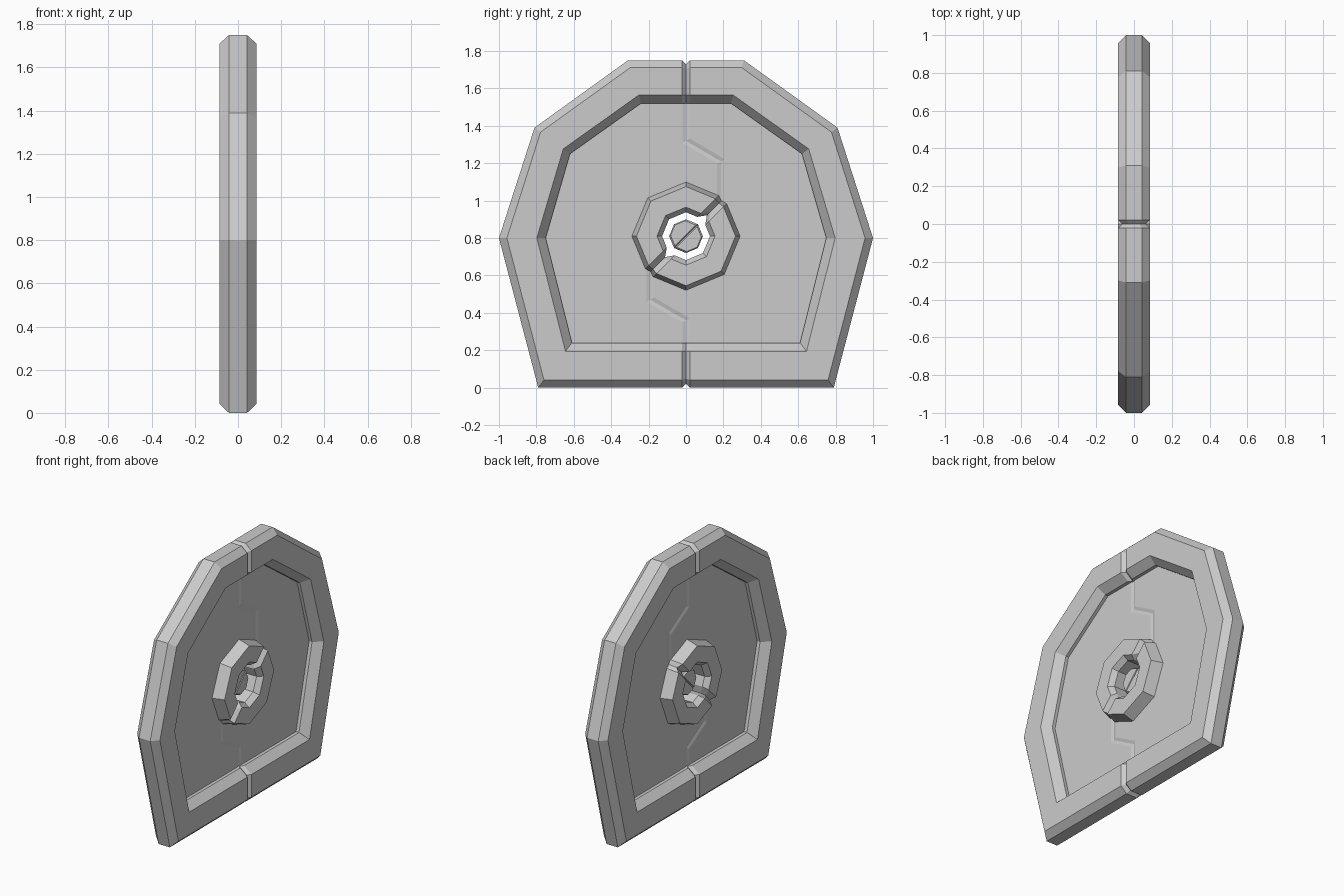
import bpy, bmesh, math
from mathutils import Vector

if "Cube" in bpy.data.objects:
    bpy.data.objects.remove(bpy.data.objects["Cube"])

# half thickness, recess slope depth, panel half thickness, hub height
T, D, P, CZ = 0.085, 0.03, 0.008, 0.81


def loft(name, loops):
    """Skin closed loops of (x, y, z) points and cap both ends."""
    bm = bmesh.new()
    rows = [[bm.verts.new(p) for p in lp] for lp in loops]
    n = len(rows[0])
    for a, b in zip(rows, rows[1:]):
        for i in range(n):
            j = (i + 1) % n
            bm.faces.new((a[i], a[j], b[j], b[i]))
    bm.faces.new(rows[0])
    bm.faces.new(rows[-1])
    bmesh.ops.recalc_face_normals(bm, faces=bm.faces)
    me = bpy.data.meshes.new(name)
    bm.to_mesh(me)
    bm.free()
    ob = bpy.data.objects.new(name, me)
    bpy.context.collection.objects.link(ob)
    return ob


def both_faces(half):
    """Close a half cross-section by mirroring it through the door thickness."""
    return half + [(t, -x) for t, x in reversed(half)]


def offset(chain, d):
    """Mitred sideways offset of an open (y, z) polyline."""
    pts = [Vector(p) for p in chain]
    out = []
    for i, p in enumerate(pts):
        dirs = []
        if i > 0:
            dirs.append((p - pts[i - 1]).normalized())
        if i < len(pts) - 1:
            dirs.append((pts[i + 1] - p).normalized())
        ns = [Vector((-v.y, v.x)) for v in dirs]
        m = sum(ns, Vector((0, 0))).normalized()
        out.append(tuple(p + m * d / m.dot(ns[0])))
    return out


# Frame outline and inner outline for one side, top to bottom
OUT = [(0, 1.75), (0.31, 1.75), (0.81, 1.39), (1.0, 0.8), (0.79, 0), (0, 0)]
INN = [(0, 1.52), (0.24, 1.52), (0.62, 1.25), (0.75, 0.8), (0.61, 0.24), (0, 0.24)]
FULL = both_faces([(0, 0.042), (0.17, T), (0.81, T), (1, D), (1, 0.004)])
TIP = both_faces([(0.09, 0.03), (0.2, T - 0.022), (0.81, T - 0.022), (1, D - 0.02), (1, 0.003)])


def frame(name, s):
    def section(o, i, prof, dy=0):
        return [(x, s * (o[0] + (i[0] - o[0]) * t + dy), o[1] + (i[1] - o[1]) * t)
                for t, x in prof]
    loops = [section(OUT[0], INN[0], TIP), section(OUT[0], INN[0], FULL, 0.022)]
    loops += [section(o, i, FULL) for o, i in zip(OUT[1:-1], INN[1:-1])]
    loops += [section(OUT[-1], INN[-1], FULL, 0.022), section(OUT[-1], INN[-1], TIP)]
    loft(name, loops)


# Stepped seam above and below the hub
SEAM_LOW = [(0, 0.22), (0, 0.36), (-0.19, 0.47), (-0.19, 0.65)]
SEAM_TOP = [(0.187, 0.98), (0.187, 1.21), (0, 1.32), (0, 1.54)]


def panel(name, s):
    rim = [(s * (i[0] + (o[0] - i[0]) * 0.08), i[1] + (o[1] - i[1]) * 0.08)
           for o, i in zip(OUT[1:-1], INN[1:-1])]
    hub = [(0.2 * math.cos(math.radians(a)), CZ + 0.2 * math.sin(math.radians(a)))
           for a in [225 + s * 45 * k for k in range(5)]]

    def loop(x, d):
        return [(x, y, z) for y, z in
                offset(SEAM_LOW, d) + hub + offset(SEAM_TOP, d) + rim]
    g = -0.02 * s
    loft(name, [loop(-P, g), loop(-0.002, 0), loop(0.002, 0), loop(P, g)])


# Octagonal hub ring split on the diagonal
RING = both_faces([(0.29, 0.006), (0.265, T), (0.155, T), (0.128, 0.05)])
RING_TIP = both_faces([(0.268, 0.004), (0.25, T - 0.03), (0.18, T - 0.03), (0.158, 0.03)])


def ring(name, start):
    mid = math.radians(start + 90)

    def section(a, prof, shift=0):
        a = math.radians(a)
        k = shift * math.tan(math.pi / 8)
        return [(x, (r - k) * math.cos(a) + shift * math.cos(mid),
                 CZ + (r - k) * math.sin(a) + shift * math.sin(mid)) for r, x in prof]
    loops = [section(start, RING_TIP), section(start, RING, 0.03)]
    loops += [section(start + k * 45, RING) for k in (1, 2, 3)]
    loops += [section(start + 180, RING, 0.03), section(start + 180, RING_TIP)]
    loft(name, loops)


# Small central octagon, also two bevelled halves
def core(name, start):
    mid = math.radians(start + 90)
    c = (0.04 * math.cos(mid), CZ + 0.04 * math.sin(mid))
    pts = [(0.09 * math.cos(math.radians(start + k * 45)),
            CZ + 0.09 * math.sin(math.radians(start + k * 45))) for k in range(5)]

    def loop(x, f):
        return [(x, c[0] + (y - c[0]) * f, c[1] + (z - c[1]) * f) for y, z in pts]
    loft(name, [loop(-0.02, 0.87), loop(-0.008, 1), loop(0.008, 1), loop(0.02, 0.87)])


for side, s, start in (("right", 1, 225), ("left", -1, 45)):
    frame("door_frame_" + side, s)
    panel("door_panel_" + side, s)
    ring("hub_ring_" + side, start)
    core("hub_core_" + side, start)
